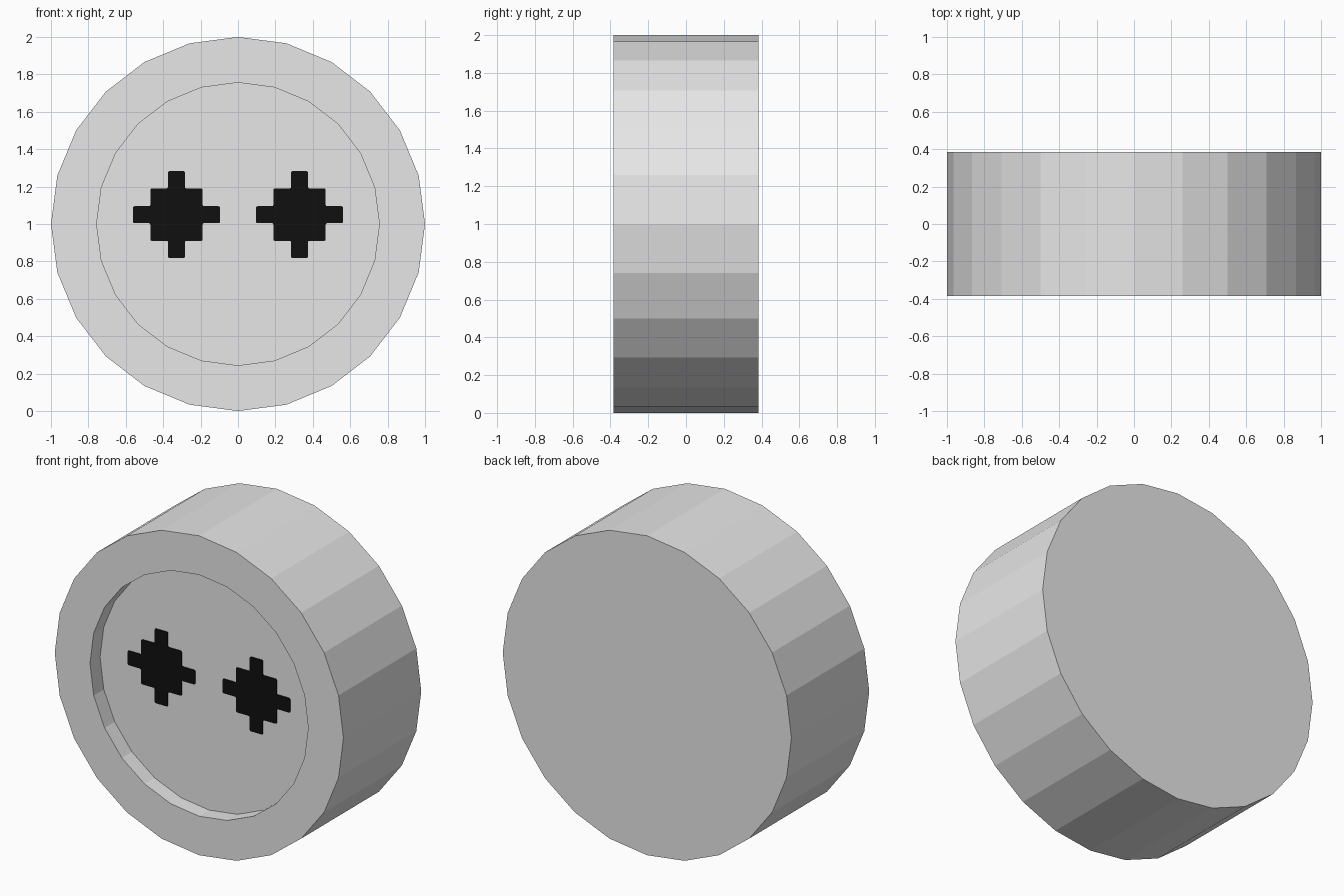
import bpy, bmesh, math

if "Cube" in bpy.data.objects:
    bpy.data.objects.remove(bpy.data.objects["Cube"])

SIDES = 24
HALF = 0.385          # half of the drum depth
RECESS = 0.10         # depth of the front recess
CENTRE_Z = 1.0


def material(name, colour):
    m = bpy.data.materials.new(name)
    m.diffuse_color = (*colour, 1.0)
    m.use_nodes = True
    m.node_tree.nodes["Principled BSDF"].inputs["Base Color"].default_value = m.diffuse_color
    return m


def finish(bm, name, mat):
    bmesh.ops.recalc_face_normals(bm, faces=bm.faces)
    mesh = bpy.data.meshes.new(name)
    bm.to_mesh(mesh)
    bm.free()
    mesh.materials.append(mat)
    ob = bpy.data.objects.new(name, mesh)
    bpy.context.collection.objects.link(ob)
    return ob


light_grey = material("light grey", (0.8, 0.8, 0.8))
black = material("black", (0.005, 0.005, 0.005))

# Drum body: rings from the back cap, round the rim, into the recess floor
bm = bmesh.new()
rings = []
for r, y in [(1.0, HALF), (1.0, -HALF), (0.756, -HALF), (0.756, -HALF + RECESS)]:
    rings.append([bm.verts.new((r * math.cos(2 * math.pi * i / SIDES), y,
                                CENTRE_Z + r * math.sin(2 * math.pi * i / SIDES)))
                  for i in range(SIDES)])
for a, b in zip(rings, rings[1:]):
    for i in range(SIDES):
        j = (i + 1) % SIDES
        bm.faces.new((a[i], a[j], b[j], b[i]))
bm.faces.new(rings[0])
bm.faces.new(rings[-1])
finish(bm, "drum_body", light_grey)


# Eyes: thin stepped-cross plates on the recess floor
def eye(name, cx, cz, arm=0.045, square=0.14, reach=0.233):
    quarter = [(reach, arm), (square, arm), (square, square), (arm, square), (arm, reach)]
    outline = []
    for _ in range(4):
        outline += quarter
        quarter = [(-z, x) for x, z in quarter]
    bm = bmesh.new()
    floor = -HALF + RECESS
    bm.faces.new([bm.verts.new((cx + x, floor + 0.001, cz + z)) for x, z in outline])
    bmesh.ops.bevel(bm, geom=bm.verts[:], offset=0.008, segments=2,
                    profile=0.5, affect='VERTICES')
    out = bmesh.ops.extrude_face_region(bm, geom=bm.faces[:])
    moved = [v for v in out["geom"] if isinstance(v, bmesh.types.BMVert)]
    bmesh.ops.translate(bm, verts=moved, vec=(0, -0.006, 0))
    finish(bm, name, black)


for side, label in ((-1, "left"), (1, "right")):
    eye(label + "_eye", side * 0.329, 1.05)
